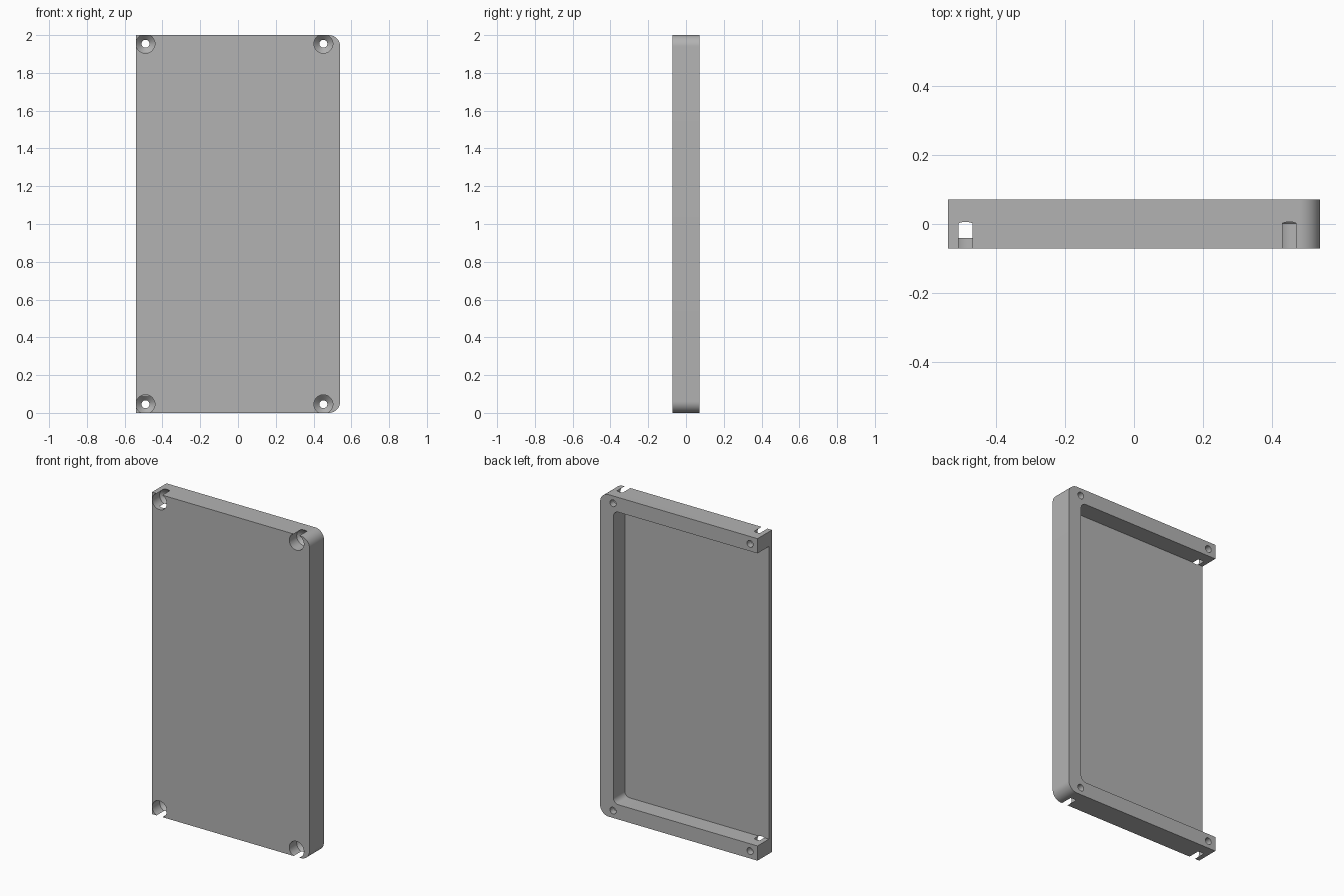
import bpy
import bmesh
from math import sin, cos, pi, radians
from mathutils import Vector

if "Cube" in bpy.data.objects:
    bpy.data.objects.remove(bpy.data.objects["Cube"], do_unlink=True)

# Main dimensions
LEFT, RIGHT, HEIGHT = 0.541, -0.541, 2.0
FRONT, BACK, FLOOR = -0.071, 0.071, -0.041
WALL = 0.0915
HOLE_INSET = WALL / 2

grey = bpy.data.materials.new("plain grey")
grey.use_nodes = True
colour = (0.45, 0.45, 0.45, 1)
grey.diffuse_color = colour
grey.node_tree.nodes["Principled BSDF"].inputs["Base Color"].default_value = colour


def add_object(name, bm):
    bmesh.ops.recalc_face_normals(bm, faces=bm.faces)
    mesh = bpy.data.meshes.new(name)
    bm.to_mesh(mesh)
    bm.free()
    mesh.materials.append(grey)
    obj = bpy.data.objects.new(name, mesh)
    bpy.context.collection.objects.link(obj)
    return obj


def slab(name, x0, x1, z0, z1, y0, y1, radius, steps=12):
    """Block along y, square at x0 and rounded at the two x1 corners."""
    outline = [(x0, z1), (x0, z0)]
    for cz, start in ((z0 + radius, -pi / 2), (z1 - radius, 0)):
        for i in range(steps + 1):
            a = start + i * pi / 2 / steps
            outline.append((x1 - radius + radius * cos(a), cz + radius * sin(a)))
    bm = bmesh.new()
    face = bm.faces.new([bm.verts.new((x, y0, z)) for x, z in outline])
    moved = bmesh.ops.extrude_face_region(bm, geom=[face])["geom"]
    verts = [v for v in moved if isinstance(v, bmesh.types.BMVert)]
    bmesh.ops.translate(bm, verts=verts, vec=(0, y1 - y0, 0))
    return add_object(name, bm)


def screw_cutter(name, x, z):
    """Wide bore for the screw head, cone seat, then a narrow through hole."""
    profile = [(0, -0.1), (0.05, -0.1), (0.05, 0.002), (0.021, 0.031), (0.021, 0.1), (0, 0.1)]
    bm = bmesh.new()
    verts = [bm.verts.new((x + r, y, z)) for r, y in profile]
    edges = [bm.edges.new(pair) for pair in zip(verts, verts[1:])]
    bmesh.ops.spin(bm, geom=verts + edges, cent=(x, 0, z), axis=(0, 1, 0),
                   angle=2 * pi, steps=48)
    bmesh.ops.remove_doubles(bm, verts=bm.verts, dist=0.0001)
    return add_object(name, bm)


# Tray body, cavity open on one side, and four screw holes
tray = slab("tray", RIGHT, LEFT, 0, HEIGHT, FRONT, BACK, 0.06)
cutters = [slab("cavity_cutter", RIGHT - 0.1, LEFT - WALL, WALL, HEIGHT - WALL,
                FLOOR, BACK + 0.1, 0.035)]
for x in (-0.49, 0.452):
    for z in (HOLE_INSET, HEIGHT - HOLE_INSET):
        cutters.append(screw_cutter("screw_cutter", x, z))

bpy.context.view_layer.objects.active = tray
tray.select_set(True)
for cutter in cutters:
    cutter.hide_render = True
    cut = tray.modifiers.new(cutter.name, "BOOLEAN")
    cut.operation = "DIFFERENCE"
    cut.solver = "EXACT"
    cut.object = cutter
    bpy.ops.object.modifier_apply(modifier=cut.name)
    bpy.data.objects.remove(cutter, do_unlink=True)

bpy.ops.object.shade_smooth_by_angle(angle=radians(30))
